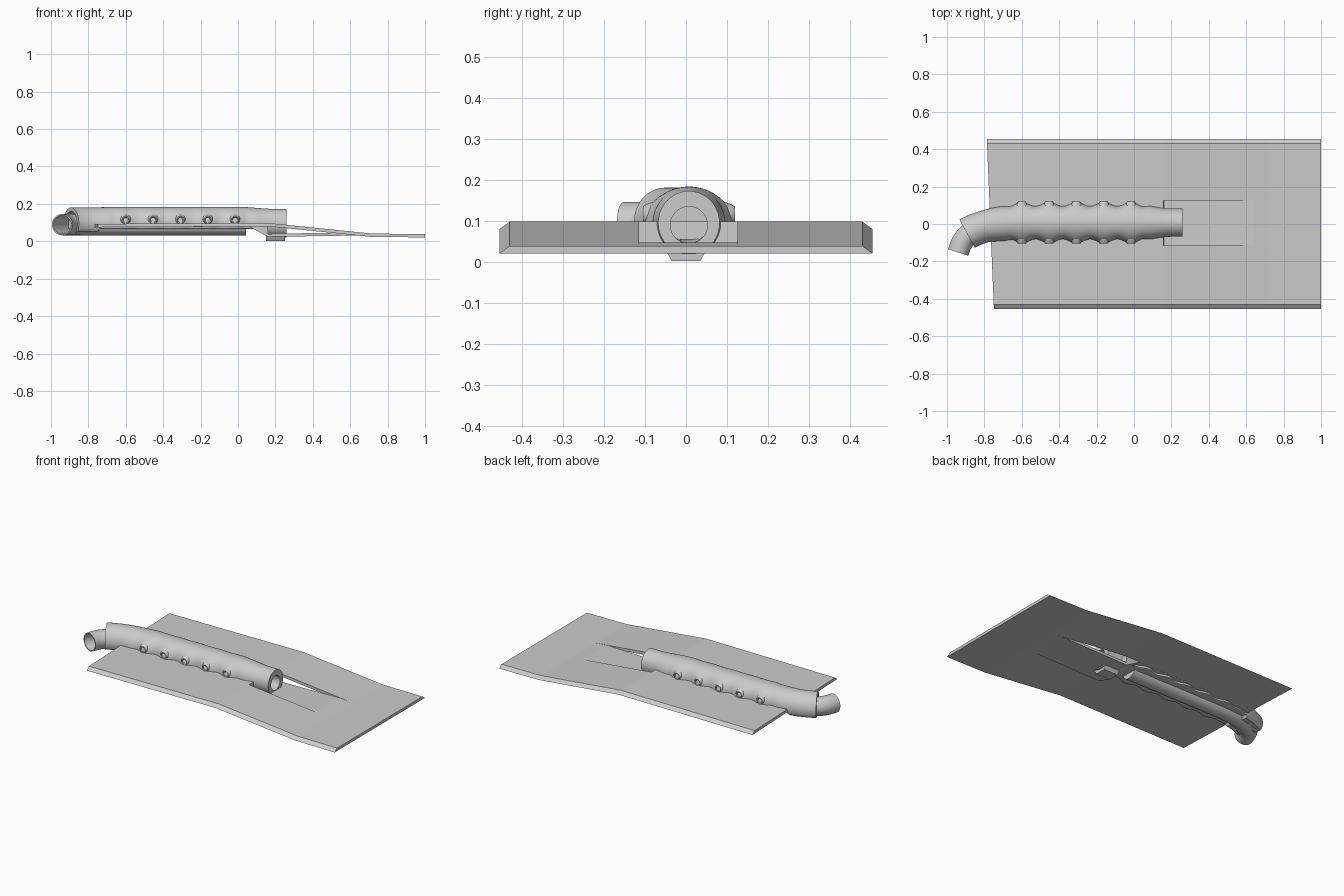
import bpy, bmesh, math
from mathutils import Vector

if "Cube" in bpy.data.objects:
    bpy.data.objects.remove(bpy.data.objects["Cube"])


def make(name, loops, closed_ends=True, smooth=None):
    """Skin a list of equal-length closed loops into one object."""
    bm = bmesh.new()
    rings = [[bm.verts.new(p) for p in loop] for loop in loops]
    n = len(rings[0])
    for a, b in zip(rings, rings[1:]):
        for j in range(n):
            k = (j + 1) % n
            bm.faces.new((a[j], a[k], b[k], b[j]))
    if closed_ends:
        bm.faces.new(rings[0])
        bm.faces.new(rings[-1])
    bmesh.ops.recalc_face_normals(bm, faces=bm.faces)
    me = bpy.data.meshes.new(name)
    bm.to_mesh(me)
    bm.free()
    ob = bpy.data.objects.new(name, me)
    bpy.context.collection.objects.link(ob)
    if smooth:
        bpy.context.view_layer.objects.active = ob
        ob.select_set(True)
        bpy.ops.object.shade_smooth_by_angle(angle=math.radians(smooth))
        ob.select_set(False)
    return ob


# Blade: two outer strips with bevelled edges and a pressed-down tongue between
def back_x(y):
    return -0.768 - 0.042 * y


def strip(name, top_y, bottom_y, profile):
    loops = []
    for x, top, bottom in profile:
        (a, b), (c, d) = top_y, bottom_y
        fx = (lambda y: back_x(y)) if x is None else (lambda y: x)
        loops.append([(fx(a), a, top), (fx(b), b, top), (fx(d), d, bottom), (fx(c), c, bottom)])
    return make(name, loops)


blade = [(None, 0.093, 0.075), (0.16, 0.098, 0.08), (0.72, 0.041, 0.023), (1.0, 0.039, 0.021)]
tongue = [(None, 0.093, 0.075), (0.06, 0.097, 0.079), (0.158, 0.098, 0.025),
          (0.16, 0.04, 0.024), (0.64, 0.048, 0.031), (0.72, 0.041, 0.023), (1.0, 0.039, 0.021)]
strip("blade_front", (-0.43, -0.115), (-0.455, -0.115), blade)
strip("blade_back", (0.125, 0.43), (0.125, 0.455), blade)
strip("blade_tongue", (-0.115, 0.125), (-0.115, 0.125), tongue)


# Shared centre line of handle: straight, then hooking toward the front
def catmull(pts, steps):
    out = []
    for i in range(1, len(pts) - 2):
        p0, p1, p2, p3 = (Vector(p) for p in pts[i - 1:i + 3])
        for s in range(steps):
            t = s / steps
            out.append(0.5 * (2 * p1 + (p2 - p0) * t + (2 * p0 - 5 * p1 + 4 * p2 - p3) * t * t
                              + (3 * p1 - p0 - 3 * p2 + p3) * t ** 3))
    out.append(Vector(pts[-2]))
    return out


def centre_line(bend):
    straight = [Vector((0.26 - 0.012 * i, 0.007)) for i in range(71)]
    return straight + catmull([(-0.5, 0.007), (-0.592, 0.007)] + bend, 8)


def frames(path):
    out = []
    for i, p in enumerate(path):
        t = path[min(i + 1, len(path) - 1)] - path[max(i - 1, 0)]
        out.append((p, Vector((t.y, -t.x)).normalized()))   # side points to +y on straight part
    return out


N = 40
PEAKS = [-0.6 + 0.146 * i for i in range(5)]


def ring(p, side, rfun, zc):
    loop = []
    for j in range(N):
        a = 2 * math.pi * j / N
        lat, up = rfun(math.cos(a), math.sin(a))
        loop.append((p.x + side.x * lat, p.y + side.y * lat, zc + up))
    return loop


# Grip: rounded cover with finger waves, clipped just below the blade
def grip_ring(p, side, inner=None):
    x = p.x
    taper = max(0.0, min(1.0, (x - 0.0) / 0.2))
    taper = taper * taper * (3 - 2 * taper)
    fade = max(0.0, min(1.0, (x + 0.70) / 0.06)) * max(0.0, min(1.0, (0.1 - x) / 0.06))
    wave = 0.011 * fade * math.cos(2 * math.pi * (x + 0.6) / 0.146)
    bend = max(0.0, min(1.0, (-0.6 - x) / 0.2))
    rl = 0.099 - 0.024 * taper - 0.013 * bend
    rv = 0.089 - 0.011 * taper - 0.003 * bend
    low = -0.076 if x > 0.15 else (-0.03 if x > -0.76 else -0.045)

    def shape(c, s):
        if inner:
            return c * inner, max(s * inner, low)
        return c * (rl + wave * c * c), max(s * rv, low)
    return ring(p, side, shape, 0.095 if not inner else 0.09)


gf = frames(centre_line([(-0.70, 0.002), (-0.80, -0.014), (-0.892, -0.052), (-0.95, -0.1)]))
loops = [grip_ring(Vector((0.1, 0.007)), gf[0][1], 0.045), grip_ring(*gf[0], 0.045)]
loops += [grip_ring(*f) for f in gf]
loops += [grip_ring(*gf[-1], 0.07), grip_ring(*gf[-8], 0.06)]
make("grip", loops, False, 35)


# Inner pipe: runs through the blade and out of the hooked end, hollow at the tip
def pipe_ring(f, r):
    return ring(f[0], f[1], lambda c, s: (c * r, s * r), 0.089)


pf = frames(centre_line([(-0.70, 0.002), (-0.80, -0.014), (-0.87, -0.045),
                         (-0.915, -0.09), (-0.94, -0.152), (-0.95, -0.2)]))
pf = [f for f in pf if f[0].x < 0.055]
make("pipe", [pipe_ring(f, 0.057) for f in pf]
     + [pipe_ring(pf[-1], 0.05), pipe_ring(pf[-16], 0.05)], True, 35)

# Ringed finger studs on both sides of the grip
for sgn, label in ((-1, "front"), (1, "back")):
    for i, x in enumerate(PEAKS):
        loops = []
        for r, d in ((0.032, 0.085), (0.026, 0.103), (0.02, 0.112), (0.015, 0.111), (0.011, 0.1)):
            loops.append([(x + r * math.cos(k * math.pi / 8), 0.007 + sgn * d,
                           0.115 + r * math.sin(k * math.pi / 8)) for k in range(16)])
        make(f"stud_{label}_{i + 1}", loops, True, 40)

# Small foot under the grip end
make("tongue_foot", [[(x, y * w, z) for x, y in ((0.15, -1), (0.25, -1), (0.25, 1), (0.15, 1))]
                     for w, z in ((0.05, 0.03), (0.035, 0.002))])
